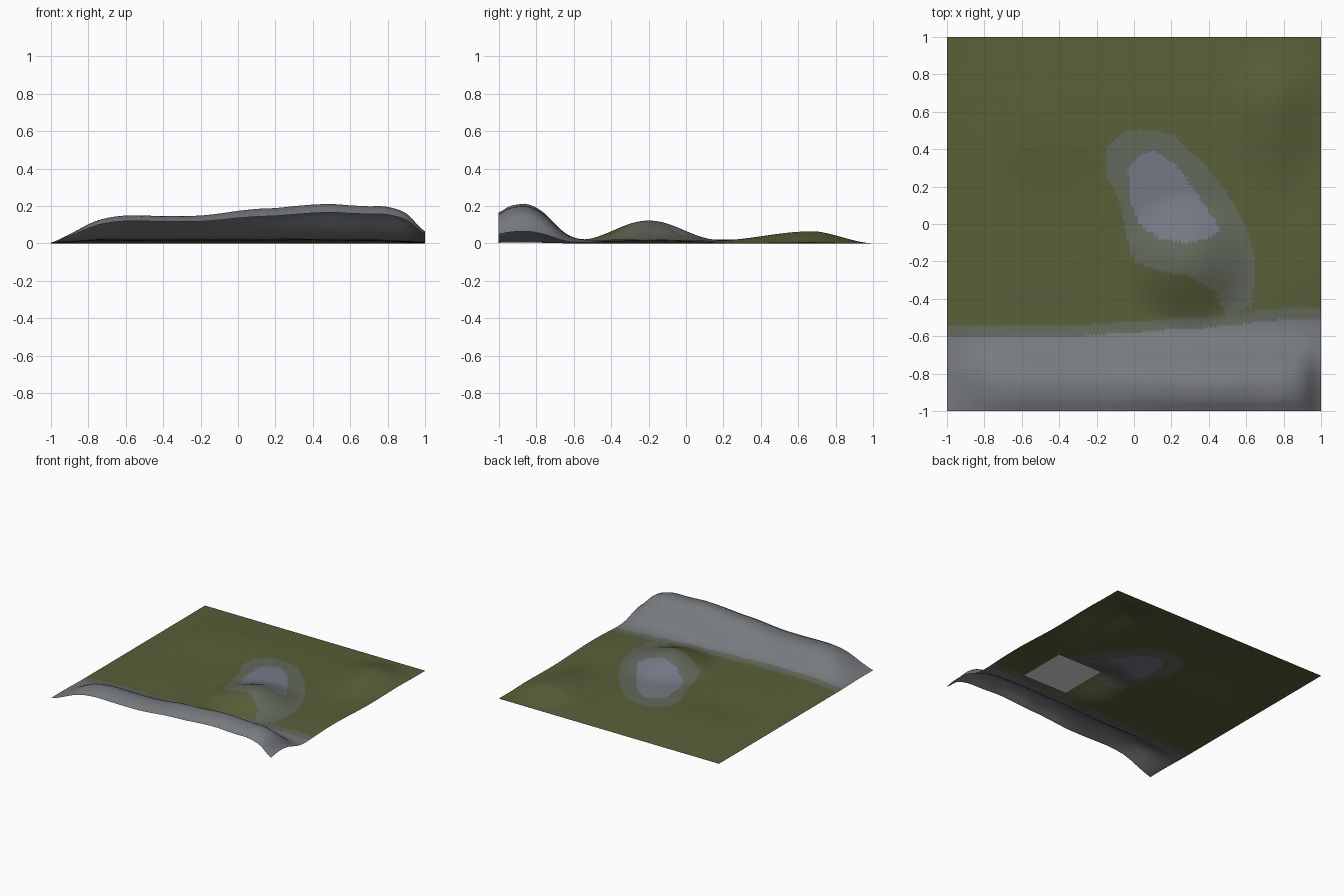
import bpy, bmesh, math

if "Cube" in bpy.data.objects:
    bpy.data.objects.remove(bpy.data.objects["Cube"])

N = 96  # grid cells per side


def material(name, rgb):
    m = bpy.data.materials.new(name)
    m.diffuse_color = (*rgb, 1)
    m.use_nodes = True
    m.node_tree.nodes["Principled BSDF"].inputs["Base Color"].default_value = m.diffuse_color
    return m


grass = material("grass_green", (0.098, 0.115, 0.040))
verge = material("verge_grey_green", (0.125, 0.140, 0.105))
rock = material("rock_grey", (0.185, 0.195, 0.210))
slate = material("slate_blue_grey", (0.180, 0.190, 0.235))
white = material("pale_plate", (0.75, 0.75, 0.75))

# Ridge: crest height along x (step 0.1) and cross profile along y (step 0.05 from -1)
CREST = [.005, .042, .090, .122, .136, .136, .133, .132, .133, .142, .155,
         .165, .170, .181, .191, .196, .190, .186, .185, .155, .065]
PROFILE = [.76, .91, .98, .99, .90, .72, .46, .22, .08, .02, 0]

# Outlines of the painted patch on the hill
PATCH_OUT = [(-.15, .40), (-.08, .48), (.02, .51), (.2, .48), (.38, .32), (.52, .13),
             (.61, -.05), (.65, -.2), (.63, -.44), (.5, -.5), (.44, -.37), (.3, -.28),
             (.13, -.25), (0, -.2), (-.04, -.07), (-.07, .1), (-.14, .24)]
PATCH_IN = [(-.03, .3), (.03, .37), (.1, .39), (.21, .33), (.32, .19), (.4, .07),
            (.46, -.02), (.43, -.07), (.28, -.10), (.14, -.08), (.03, -.01), (-.02, .12)]


def curve(table, t):
    """Smooth lookup in an evenly spaced table."""
    t = max(0, min(len(table) - 1, t))
    i = min(int(t), len(table) - 2)
    f = t - i
    a, b, c, d = (table[max(0, min(len(table) - 1, k))] for k in range(i - 1, i + 3))
    return b + .5 * f * (c - a + f * (2*a - 5*b + 4*c - d + f * (3*(b - c) + d - a)))


def bump(dx, dy):
    r = math.hypot(dx, dy)
    return math.cos(r * math.pi / 2) ** 2 if r < 1 else 0


def height(x, y):
    fade = min(1, (1 - abs(x)) / .25) * min(1, (1 - y) / .3)
    z = (.017 + .004 * math.sin(5 * x + 1) * math.sin(6 * y)) * fade
    z += curve(CREST, (x + 1) * 10) * curve(PROFILE, (y + 1) * 20)
    z += .108 * bump((x - .28) / .40, (y + .2) / .38)
    z += .045 * bump((x - .76) / .30, (y - .66) / (.34 if y > .66 else .55))
    z += .012 * bump((x + .45) / .5, (y - .45) / .35)
    z += .015 * bump((x - 1) / .3, (y + .2) / .5)
    return max(z, 0)


def inside(poly, x, y):
    hit = False
    for (ax, ay), (bx, by) in zip(poly, poly[1:] + poly[:1]):
        if (ay > y) != (by > y) and x < ax + (y - ay) * (bx - ax) / (by - ay):
            hit = not hit
    return hit


def colour(x, y):
    verge_y = -.54 + .06 * max(0, min(1, (x + .3) / .9)) + .03 * max(0, min(1, (x - .5) / .3))
    if y < verge_y - .06:
        return 2
    if inside(PATCH_IN, x, y):
        return 3
    return 1 if y < verge_y or inside(PATCH_OUT, x, y) else 0


def finish(name, bm, mats):
    me = bpy.data.meshes.new(name)
    bm.to_mesh(me)
    bm.free()
    for m in mats:
        me.materials.append(m)
    ob = bpy.data.objects.new(name, me)
    bpy.context.collection.objects.link(ob)
    return ob


# Terrain sheet: front ridge, hill, low swells
bm = bmesh.new()
bmesh.ops.create_grid(bm, x_segments=N, y_segments=N, size=1)
for v in bm.verts:
    v.co.z = height(v.co.x, v.co.y)
bmesh.ops.triangulate(bm, faces=bm.faces[:])
for f in bm.faces:
    c = f.calc_center_median()
    f.material_index = colour(c.x, c.y)
    f.smooth = True
finish("terrain", bm, [grass, verge, rock, slate])

# Pale square plate hidden beneath the hill
bm = bmesh.new()
bmesh.ops.create_grid(bm, x_segments=1, y_segments=1, size=.21)
for v in bm.verts:
    v.co.x += .51
    v.co.y -= .23
    v.co.z = .001
finish("under_plate", bm, [white])
